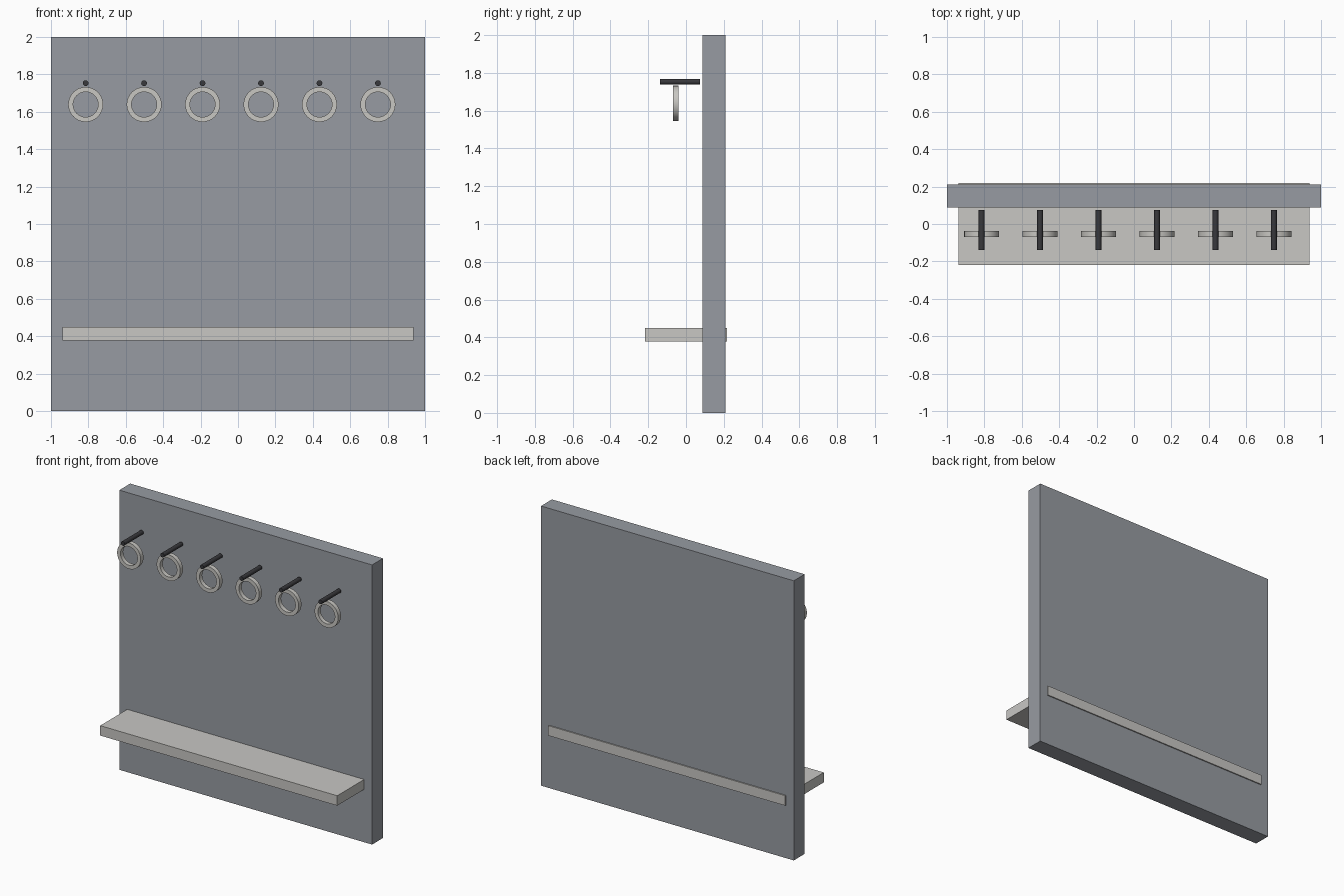
import bpy
import bmesh
from math import cos, sin, tau

cube = bpy.data.objects.get("Cube")
if cube:
    bpy.data.objects.remove(cube, do_unlink=True)


def make_material(name, rgb):
    mat = bpy.data.materials.new(name)
    mat.use_nodes = True
    color = (*rgb, 1.0)
    mat.diffuse_color = color
    mat.node_tree.nodes["Principled BSDF"].inputs["Base Color"].default_value = color
    return mat


panel_gray = make_material("panel blue gray", (0.31, 0.33, 0.36))
shelf_gray = make_material("shelf warm gray", (0.58, 0.57, 0.55))
ring_gray = make_material("ring pale gray", (0.58, 0.57, 0.54))
peg_black = make_material("peg dark gray", (0.04, 0.04, 0.045))


def add_object(name, bm, mat):
    bmesh.ops.recalc_face_normals(bm, faces=bm.faces)
    mesh = bpy.data.meshes.new(name)
    bm.to_mesh(mesh)
    bm.free()
    mesh.materials.append(mat)
    obj = bpy.data.objects.new(name, mesh)
    bpy.context.collection.objects.link(obj)
    return obj


def box(name, low, high, mat):
    bm = bmesh.new()
    bmesh.ops.create_cube(bm, size=1)
    for v in bm.verts:
        v.co = [(a + b) / 2 + c * (b - a) for a, b, c in zip(low, high, v.co)]
    return add_object(name, bm, mat)


def lathe_y(name, profile, center, sides, mat, closed):
    """Sweep (radius, y) points around the y axis."""
    bm = bmesh.new()
    loops = []
    for i in range(sides):
        a = tau * i / sides
        loops.append([bm.verts.new((r * cos(a), y, r * sin(a))) for r, y in profile])
    count = len(profile)
    for i in range(sides):
        here, there = loops[i], loops[(i + 1) % sides]
        for j in range(count if closed else count - 1):
            k = (j + 1) % count
            bm.faces.new((here[j], there[j], there[k], here[k]))
    if not closed:
        for j in (0, count - 1):
            bm.faces.new([loop[j] for loop in loops])
    obj = add_object(name, bm, mat)
    obj.location = center
    return obj


# Back board and the shelf that passes through it
box("back_panel", (-1, 0.087, 0), (1, 0.21, 2), panel_gray)
box("shelf", (-0.9375, -0.218, 0.378), (0.9375, 0.218, 0.449), shelf_gray)

# Row of pegs, each with a flat ring hanging below
for i in range(6):
    x = -0.8145 + 0.3125 * i
    lathe_y(f"peg_{i + 1}", [(0.0156, -0.106), (0.0156, 0.106)],
            (x, -0.032, 1.753), 12, peg_black, False)
    lathe_y(f"ring_{i + 1}",
            [(0.067, -0.0155), (0.0935, -0.0155), (0.0935, 0.0155), (0.067, 0.0155)],
            (x, -0.054, 1.639), 32, ring_gray, True)

# Smooth the round parts, keeping their rims sharp
bpy.ops.object.select_all(action="DESELECT")
for obj in bpy.context.collection.objects:
    if obj.name.startswith(("peg_", "ring_")):
        obj.select_set(True)
        bpy.context.view_layer.objects.active = obj
bpy.ops.object.shade_smooth_by_angle()
